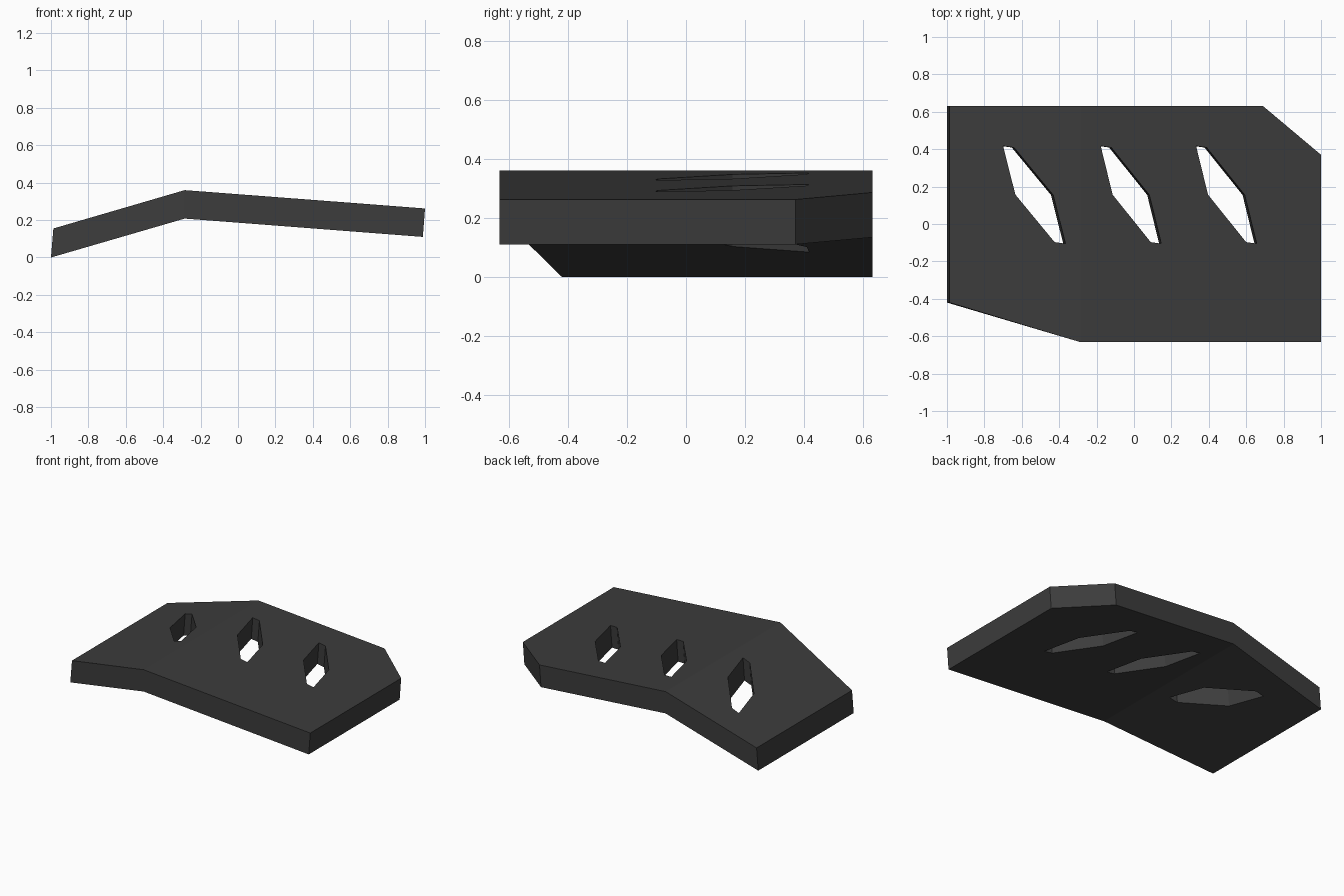
import bpy
import bmesh
from mathutils import Vector

cube = bpy.data.objects.get("Cube")
if cube:
    bpy.data.objects.remove(cube, do_unlink=True)

HALF = 0.632          # half depth of the panel
TILT = 0.078          # lean of the slots, square to the long wing
THICK = 0.152

charcoal = bpy.data.materials.new("charcoal")
charcoal.use_nodes = True
charcoal.diffuse_color = (0.045, 0.045, 0.045, 1)
charcoal.node_tree.nodes["Principled BSDF"].inputs["Base Color"].default_value = charcoal.diffuse_color


def make_object(name, bm):
    bmesh.ops.recalc_face_normals(bm, faces=bm.faces)
    mesh = bpy.data.meshes.new(name)
    bm.to_mesh(mesh)
    bm.free()
    mesh.materials.append(charcoal)
    obj = bpy.data.objects.new(name, mesh)
    bpy.context.collection.objects.link(obj)
    return obj


def add_prism(bm, top, bottom, cap_loops):
    """Close two matching outlines with walls; caps are given as index loops."""
    t = [bm.verts.new(p) for p in top]
    b = [bm.verts.new(p) for p in bottom]
    for loop in cap_loops:
        bm.faces.new([t[i] for i in loop])
        bm.faces.new([b[i] for i in reversed(loop)])
    for i in range(len(t)):
        j = (i + 1) % len(t)
        bm.faces.new((t[i], b[i], b[j], t[j]))


# Bent panel: short wing on the right, long wing on the left, two cut corners
RIDGE = -0.285
top = [(-0.987, -0.42, 0.155), (RIDGE, -HALF, 0.36), (1, -HALF, 0.262),
       (1, 0.37, 0.262), (0.688, HALF, 0.286), (RIDGE, HALF, 0.36),
       (-0.987, HALF, 0.155)]


def underside(p):
    x, y, z = p
    if x < RIDGE - 0.01:
        return (-1, y, 0)
    shift = 0 if x < 0 else TILT * THICK
    return (x - shift, y, z - THICK)


bm = bmesh.new()
add_prism(bm, top, [underside(p) for p in top], [(0, 1, 5, 6), (1, 2, 3, 4, 5)])
panel = make_object("bent_panel", bm)

# Three slanted six-sided slots, all cut in the same direction
half_slot = [(-0.163, 0.261), (-0.106, 0.253), (0.099, -0.001)]
slot = half_slot + [(-x, -y) for x, y in half_slot]
bm = bmesh.new()
for k in range(3):
    centre = Vector((0.494 - 0.513 * k, 0.156, 0.3))
    rings = [[centre + Vector((x + TILT * h, y, h)) for x, y in slot]
             for h in (0.4, -0.5)]
    add_prism(bm, rings[0], rings[1], [tuple(range(6))])
cutter = make_object("slot_cutter", bm)
cutter.hide_render = True

cut = panel.modifiers.new("slots", 'BOOLEAN')
cut.operation = 'DIFFERENCE'
cut.solver = 'EXACT'
cut.object = cutter
bpy.context.view_layer.objects.active = panel
panel.select_set(True)
bpy.ops.object.modifier_apply(modifier=cut.name)
bpy.data.objects.remove(cutter, do_unlink=True)
